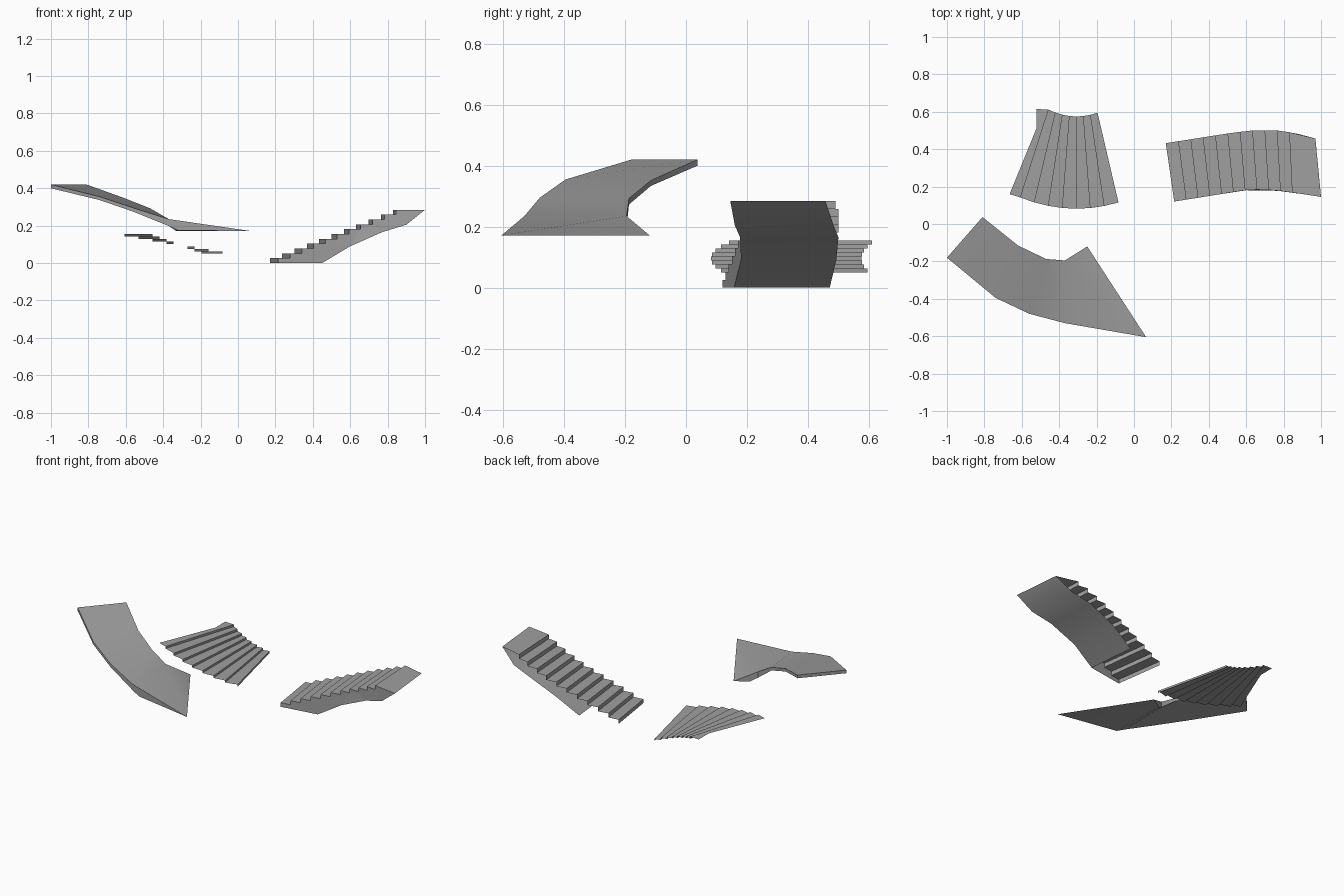
import bpy
import bmesh

cube = bpy.data.objects.get("Cube")
if cube:
    bpy.data.objects.remove(cube, do_unlink=True)

GREY = (0.35, 0.35, 0.35, 1.0)
grey = bpy.data.materials.new("stone_grey")
grey.use_nodes = True
grey.diffuse_color = GREY
grey.node_tree.nodes["Principled BSDF"].inputs["Base Color"].default_value = GREY


def build(name, faces, smooth=False):
    """Make one welded object from a list of polygons."""
    bm = bmesh.new()
    for pts in faces:
        bm.faces.new([bm.verts.new(p) for p in pts])
    bmesh.ops.remove_doubles(bm, verts=bm.verts, dist=0.0005)
    bmesh.ops.recalc_face_normals(bm, faces=bm.faces)
    bmesh.ops.triangulate(bm, faces=[f for f in bm.faces if len(f.verts) > 4])
    mesh = bpy.data.meshes.new(name)
    bm.to_mesh(mesh)
    bm.free()
    mesh.materials.append(grey)
    obj = bpy.data.objects.new(name, mesh)
    bpy.context.collection.objects.link(obj)
    if smooth:
        bpy.ops.object.select_all(action='DESELECT')
        obj.select_set(True)
        bpy.context.view_layer.objects.active = obj
        bpy.ops.object.shade_smooth_by_angle()
    return obj


def strip(rungs):
    """Quads between neighbouring (a, b) rungs."""
    return [(a, b, d, c) for (a, b), (c, d) in zip(rungs, rungs[1:])]


def follow(curve, x):
    """Height of a polyline at x."""
    for (x0, y0), (x1, y1) in zip(curve, curve[1:]):
        if x <= x1:
            break
    return y0 + (y1 - y0) * (x - x0) / (x1 - x0)


def stepped(edges, base, rise):
    """Riser and tread rungs; the last edge only ends the top tread."""
    rungs = []
    for i, (a, b) in enumerate(edges):
        for z in (base + rise * i, base + rise * (i + 1)):
            rungs.append(((*a, z), (*b, z)))
    return rungs[:-1]


# Curved stair: open zigzag of steps, sloping soffit and one side wall
far_curve = [(0.17, 0.432), (0.52, 0.487), (0.63, 0.50), (0.78, 0.50), (0.88, 0.482), (0.97, 0.457)]
near_curve = [(0.215, 0.12), (0.59, 0.18), (0.68, 0.185), (0.80, 0.175), (1.0, 0.145)]
far_x = [0.17 + 0.066 * i for i in range(11)] + [0.97]
near_x = [0.215 + 0.063 * i for i in range(11)] + [1.0]
edges = [((f, follow(far_curve, f)), (n, follow(near_curve, n))) for f, n in zip(far_x, near_x)]
steps = stepped(edges, 0.0, 0.0259)
build("stair_steps", strip(steps))

soffit = []
for f, n, z in [(0.42, 0.45, 0), (0.57, 0.60, 0.09), (0.74, 0.77, 0.165),
                (0.87, 0.90, 0.205), (0.97, 1.0, 0.285)]:
    soffit.append(((f, follow(far_curve, f), z), (n, follow(near_curve, n), z)))
build("stair_soffit", strip(soffit), smooth=True)

wall = [b for a, b in steps] + [b for a, b in reversed(soffit[:-1])]
build("stair_side_wall", [wall])

# Fan of winder steps: open zigzag with a wider top tread
fan = []
for i in range(8):
    xi, xo = -0.195 - 0.0374 * i, -0.083 - 0.0749 * i
    fan.append(((xi, 0.575 + 1.6 * (xi + 0.307) ** 2), (xo, 0.082 + 0.66 * (xo + 0.307) ** 2)))
rungs = stepped(fan + [fan[-1]], 0.05, 0.0131)[:-1]
top_in, top_out = rungs[-1]
top_z = top_in[2]
top_tread = (top_in, top_out, (-0.665, 0.16, top_z), (-0.52, 0.515, top_z), (-0.52, 0.615, top_z))
build("winder_steps", strip(rungs) + [top_tread])

# Curved ramp: top surface, thin sides and a flat wedge foot
top = [((-0.81, 0.037, 0.42), (-1.0, -0.18, 0.42)),
       ((-0.62, -0.115, 0.352), (-0.74, -0.395, 0.355)),
       ((-0.47, -0.187, 0.293), (-0.56, -0.48, 0.295)),
       ((-0.37, -0.195, 0.235), (-0.37, -0.53, 0.235)),
       ((-0.25, -0.12, 0.172), (0.065, -0.605, 0.172))]
drops = (0.02, 0.018, 0.02, 0.037)
under = [tuple((x, y, z - d) for x, y, z in pair) for pair, d in zip(top, drops)]
under.append(((-0.33, -0.17, 0.172), (-0.32, -0.537, 0.174)))
(in_a, out_a), (in_b, out_b) = top[-2:]
faces = strip(top[:-1]) + [(in_a, out_a, out_b), (in_a, out_b, in_b)]
faces += strip(under + [top[-1]])
for side in (0, 1):
    faces += strip([(t[side], u[side]) for t, u in zip(top, under)])
faces.append((*top[0], under[0][1], under[0][0]))
build("curved_ramp", faces, smooth=True)
